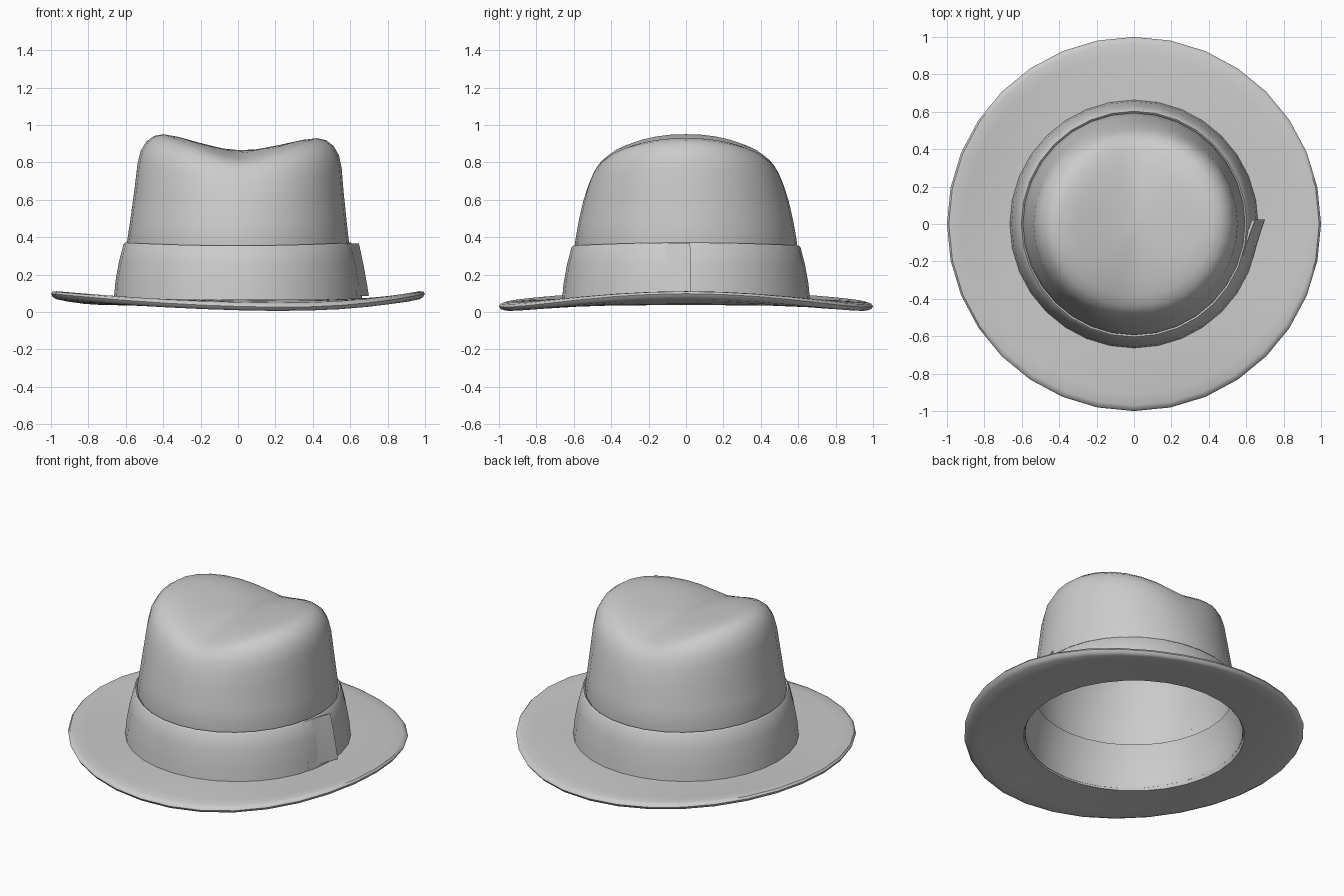
import bpy, bmesh, math
from math import cos, sin, radians, tau

if "Cube" in bpy.data.objects:
    bpy.data.objects.remove(bpy.data.objects["Cube"])

SEG = 32


def loft(name, rows, point, angles=None, loop=False, pole=None):
    """Skin rows of points around z; point(row, angle) gives (x, y, z)."""
    full = angles is None
    if full:
        angles = [tau * k / SEG for k in range(SEG)]
    bm = bmesh.new()
    grid = [[bm.verts.new(point(r, a)) for a in angles] for r in rows]
    n, m = len(grid), len(angles)
    for i in range(n if loop else n - 1):
        for k in range(m if full else m - 1):
            a, b = grid[i], grid[(i + 1) % n]
            bm.faces.new((a[k], a[(k + 1) % m], b[(k + 1) % m], b[k]))
    if pole:
        tip = bm.verts.new(pole)
        for k in range(m):
            bm.faces.new((grid[-1][k], grid[-1][(k + 1) % m], tip))
    if loop and not full:  # close both ends of an open arc
        bm.faces.new([row[0] for row in grid])
        bm.faces.new([row[-1] for row in reversed(grid)])
    bmesh.ops.recalc_face_normals(bm, faces=bm.faces)
    mesh = bpy.data.meshes.new(name)
    bm.to_mesh(mesh)
    bm.free()
    ob = bpy.data.objects.new(name, mesh)
    bpy.context.collection.objects.link(ob)
    bpy.ops.object.select_all(action='DESELECT')
    ob.select_set(True)
    bpy.context.view_layer.objects.active = ob
    bpy.ops.object.shade_smooth_by_angle(angle=radians(42))
    return ob


# Crown: side profile and crease profile, blended around the axis
side = [(.585, .31), (.594, .37), (.577, .5), (.558, .66), (.546, .78), (.53, .85),
        (.50, .9), (.46, .93), (.41, .94), (.33, .928), (.22, .9), (.1, .873)]
crease = [(.585, .31), (.594, .37), (.575, .48), (.55, .59), (.525, .67), (.5, .73),
          (.475, .77), (.44, .797), (.39, .815), (.31, .832), (.2, .85), (.1, .86)]


def crown_point(i, a):
    w = min(1, math.sqrt(cos(a) ** 2 + .015) - .12 * sin(a) ** 2)
    r = side[i][0] * w + crease[i][0] * (1 - w)
    z = side[i][1] * w + crease[i][1] * (1 - w)
    x, up = r * cos(a), max(0, z - .37)
    return (x + .02 * up, r * sin(a), z - .045 * x * up)


loft("crown", range(len(side)), crown_point, pole=(.01, 0, .865))

# Brim: thin disc, turned up on both sides, with a rounded rim
brim_rows = [(.64, 0), (.72, 0), (.82, 0), (.91, 0), (.97, 0), (.99, .006), (1, .02),
             (.99, .036), (.97, .043), (.91, .043), (.82, .04), (.72, .035), (.65, .03)]


def brim_point(row, a):
    r, drop = row
    c = cos(a)
    edge = .05 + .068 * abs(c) ** 2.3 - .03 * c * (1 - c * c)
    s = max(0, (r - .64) / .36) ** 1.7
    return (r * c, r * sin(a), .068 + (edge - .068) * s - drop)


loft("brim", brim_rows, brim_point, loop=True)

# Hat band: flared sleeve with a little thickness
band_rows = [(.664, .055), (.655, .15), (.637, .25), (.613, .345), (.603, .355),
             (.592, .345), (.618, .25), (.635, .15), (.642, .045)]


def band_point(row, a):
    r, z = row
    return (r * cos(a), r * sin(a), z + .016 * cos(a) ** 2)


loft("hat_band", band_rows, band_point, loop=True)

# Ribbon end: overlap on the right that lifts away from the band
tail_rows = [(.668, .085), (.658, .15), (.64, .25), (.62, .345), (.615, .365),
             (.60, .36), (.622, .25), (.638, .15), (.648, .085)]


def tail_point(row, a):
    r, z = row
    lift = .038 * max(0, 1 + (a - radians(2)) / radians(16)) ** 2
    r += lift - .006
    return (r * cos(a), r * sin(a), z)


loft("ribbon_end", tail_rows, tail_point,
     angles=[radians(d) for d in (-16, -12, -8, -5, -2.5, 0, 2)], loop=True)
